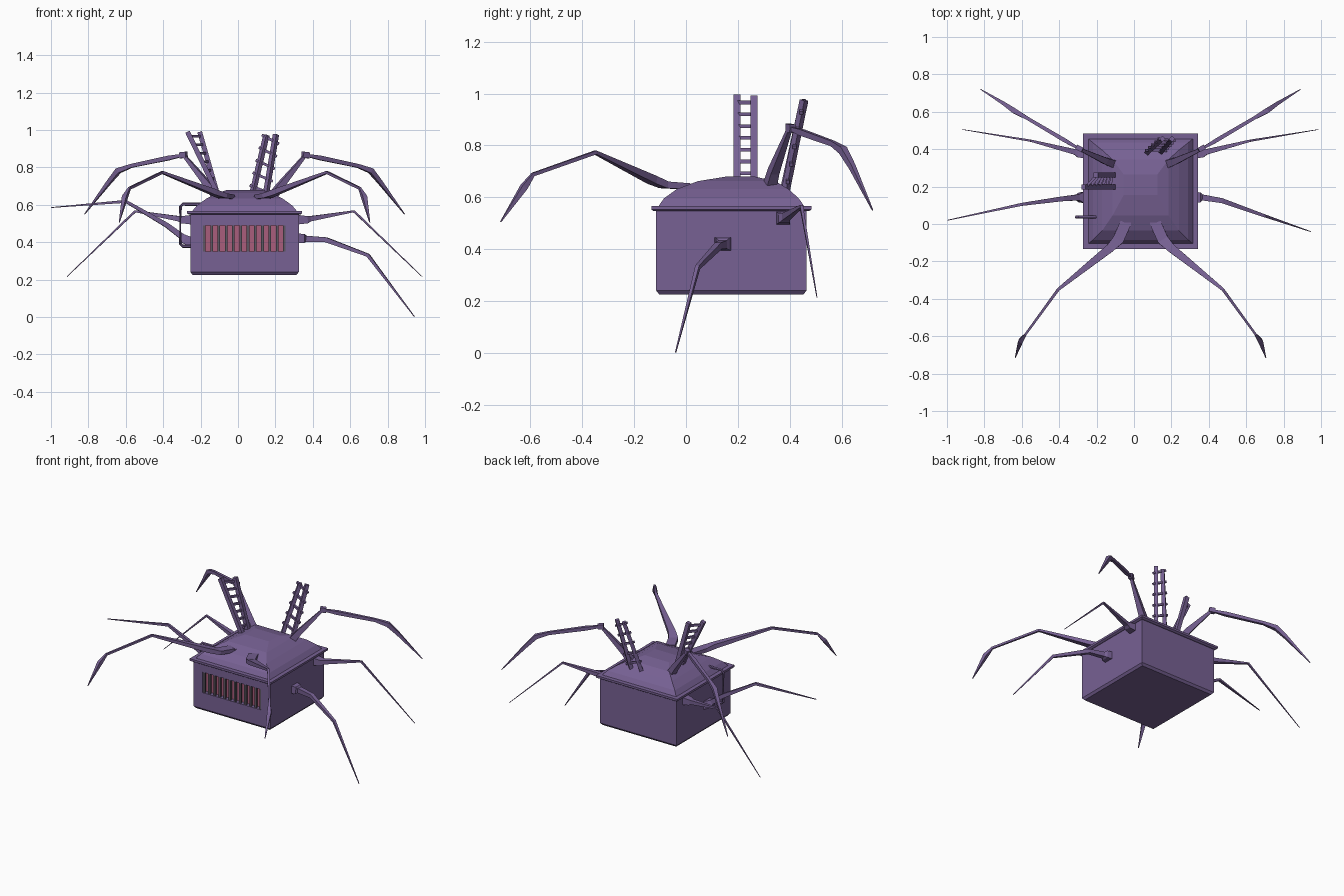
import bpy, bmesh, math
from mathutils import Vector


def material(name, rgb):
    m = bpy.data.materials.new(name)
    m.diffuse_color = (*rgb, 1)
    return m


PURPLE = material("dusty purple", (0.185, 0.120, 0.295))
PINK = material("dull pink", (0.40, 0.11, 0.20))
GREY = material("dark grey", (0.11, 0.095, 0.125))
CX, CY = 0.035, 0.175


def finish(name, bm, *mats):
    bmesh.ops.recalc_face_normals(bm, faces=bm.faces)
    me = bpy.data.meshes.new(name)
    bm.to_mesh(me)
    bm.free()
    for m in mats:
        me.materials.append(m)
    ob = bpy.data.objects.new(name, me)
    bpy.context.collection.objects.link(ob)
    return ob


def skin(bm, rings):
    """Join equal-length vertex rings and cap both ends."""
    n = len(rings[0])
    for a, b in zip(rings, rings[1:]):
        for i in range(n):
            j = (i + 1) % n
            bm.faces.new((a[i], a[j], b[j], b[i]))
    bm.faces.new(rings[0][::-1])
    bm.faces.new(rings[-1])


def square_loft(name, levels):
    """Stack of square sections: (half width x, half width y, z, y shift)."""
    bm = bmesh.new()
    skin(bm, [[bm.verts.new((CX + sx * hx, CY + dy + sy * hy, z))
               for sx, sy in ((-1, -1), (1, -1), (1, 1), (-1, 1))]
              for hx, hy, z, dy in levels])
    return finish(name, bm, PURPLE)


def limb(name, stations, sides=4):
    """Tapered tube through (point, half width, half height)."""
    bm = bmesh.new()
    pts = [Vector(s[0]) for s in stations]
    rings = []
    for k, (p, w, h) in enumerate(stations):
        t = (pts[min(k + 1, len(pts) - 1)] - pts[max(k - 1, 0)]).normalized()
        side = t.cross(Vector((0, 0, 1)))
        side = side.normalized() if side.length > 0.05 else Vector((0, 1, 0))
        up = side.cross(t).normalized()
        ring = []
        for i in range(sides):
            a = 2 * math.pi * (i + 0.5) / sides
            ring.append(bm.verts.new(pts[k] + side * (w * 1.41 * math.cos(a))
                                     + up * (h * 1.41 * math.sin(a))))
        rings.append(ring)
    skin(bm, rings)
    return finish(name, bm, PURPLE)


def box(name, lo, hi, mat):
    bm = bmesh.new()
    bmesh.ops.create_cube(bm, size=1)
    for v in bm.verts:
        v.co = [l + (c + 0.5) * (h - l) for l, h, c in zip(lo, hi, v.co)]
    return finish(name, bm, mat)


# Body with narrowed bottom and a recessed window in the front wall
body = square_loft("body", [(0.278, 0.278, 0.225, 0), (0.29, 0.29, 0.24, 0),
                            (0.29, 0.29, 0.555, 0)])
bm = bmesh.new()
bm.from_mesh(body.data)
bm.faces.ensure_lookup_table()
front = min(bm.faces, key=lambda f: (f.normal.y, -f.calc_area()))
bmesh.ops.inset_individual(bm, faces=[front], thickness=0.05)
for v in front.verts:
    v.co.x = 0.255 if v.co.x > CX else -0.187
    v.co.z = 0.49 if v.co.z > 0.4 else 0.35
    v.co.y = CY - 0.29
out = bmesh.ops.extrude_discrete_faces(bm, faces=[front])["faces"][0]
for v in out.verts:
    v.co.y += 0.03
out.material_index = 1
bm.to_mesh(body.data)
bm.free()
body.data.materials.append(PINK)

# Window bars
for i in range(12):
    x = -0.180 + i * 0.0389
    box("window_bar", (x - 0.007, -0.111, 0.35), (x + 0.007, -0.097, 0.49), GREY)

# Rim and domed roof
square_loft("rim", [(0.297, 0.300, 0.547, 0), (0.307, 0.309, 0.553, 0),
                    (0.307, 0.309, 0.567, 0)])
square_loft("roof", [(0.285, 0.285, 0.56, 0), (0.255, 0.26, 0.596, 0),
                     (0.205, 0.215, 0.632, 0.005), (0.15, 0.15, 0.662, 0.02),
                     (0.09, 0.055, 0.68, 0.035)])

# Legs, in pairs that mirror about the middle of the body
for s in (1, -1):
    def X(x):
        return CX + s * (x - CX)

    limb("front_leg", [
        ((X(0.115), 0.005, 0.642), 0.030, 0.012),
        ((X(0.155), -0.085, 0.648), 0.030, 0.013),
        ((X(0.20), -0.13, 0.667), 0.023, 0.015),
        ((X(0.475), -0.35, 0.773), 0.008, 0.007),
        ((X(0.65), -0.59, 0.688), 0.006, 0.007),
        ((X(0.675), -0.625, 0.64), 0.013, 0.012),
        ((X(0.705), -0.715, 0.505), 0.002, 0.002)])
    box("front_leg_socket", (X(0.115) - 0.03, -0.01, 0.61),
        (X(0.115) + 0.03, 0.04, 0.648), PURPLE)

    limb("rear_upper_thigh", [
        ((X(0.175), 0.32, 0.63), 0.022, 0.022),
        ((X(0.225), 0.338, 0.70), 0.018, 0.018),
        ((X(0.36), 0.40, 0.865), 0.008, 0.008)])
    limb("rear_upper_knee", [
        ((X(0.345), 0.395, 0.868), 0.013, 0.016),
        ((X(0.378), 0.412, 0.864), 0.013, 0.016)])
    limb("rear_upper_shin", [
        ((X(0.36), 0.40, 0.866), 0.006, 0.007),
        ((X(0.44), 0.447, 0.850), 0.011, 0.012),
        ((X(0.64), 0.565, 0.808), 0.009, 0.010),
        ((X(0.71), 0.605, 0.782), 0.014, 0.014),
        ((X(0.76), 0.64, 0.72), 0.010, 0.011),
        ((X(0.89), 0.72, 0.55), 0.002, 0.002)])

    limb("rear_side_leg", [
        ((X(0.315), 0.375, 0.52), 0.028, 0.026),
        ((X(0.37), 0.378, 0.52), 0.021, 0.019),
        ((X(0.385), 0.385, 0.525), 0.015, 0.014),
        ((X(0.62), 0.445, 0.565), 0.006, 0.006),
        ((X(0.985), 0.505, 0.215), 0.0015, 0.0015)])

# Middle legs, each posed differently
limb("middle_leg_right", [
    ((0.315, 0.142, 0.42), 0.033, 0.026), ((0.355, 0.142, 0.42), 0.026, 0.024),
    ((0.365, 0.142, 0.418), 0.016, 0.016), ((0.47, 0.125, 0.413), 0.013, 0.013),
    ((0.695, 0.045, 0.33), 0.008, 0.009), ((0.943, -0.04, 0.002), 0.002, 0.002)])
limb("middle_leg_left", [
    ((-0.245, 0.142, 0.40), 0.033, 0.026), ((-0.285, 0.142, 0.415), 0.026, 0.024),
    ((-0.30, 0.142, 0.43), 0.016, 0.016), ((-0.38, 0.135, 0.49), 0.013, 0.013),
    ((-0.60, 0.105, 0.618), 0.008, 0.008), ((-0.998, 0.02, 0.585), 0.002, 0.002)])

# Bent pipe on the left wall
limb("side_pipe", [((x, 0.037, z), 0.006, 0.006) for x, z in (
    (-0.17, 0.603), (-0.295, 0.603), (-0.308, 0.59),
    (-0.308, 0.39), (-0.295, 0.378), (-0.25, 0.378))], sides=6)


def ladder(name, a0, a1, b0, b1, rungs, overhang, skew, half):
    a0, a1, b0, b1 = map(Vector, (a0, a1, b0, b1))
    limb(name + "_rail", [(a0, half, half), (a1, half, half)])
    limb(name + "_rail", [(b0, half, half), (b1, half, half)])
    for i in range(rungs):
        f = 0.15 + 0.78 * i / (rungs - 1)
        p, q = a0.lerp(a1, f + skew), b0.lerp(b1, f - skew)
        d = (q - p).normalized() * overhang
        limb(name + "_rung", [(p - d, 0.007, 0.007), (q + d, 0.007, 0.007)])


# Two ladders standing out of the roof
ladder("left_ladder", (-0.10, 0.197, 0.64), (-0.27, 0.197, 0.99),
       (-0.105, 0.262, 0.64), (-0.205, 0.262, 0.99), 7, 0.0, 0.0, 0.013)
ladder("rear_ladder", (0.07, 0.38, 0.63), (0.152, 0.455, 0.972),
       (0.145, 0.385, 0.63), (0.203, 0.455, 0.975), 5, 0.025, 0.04, 0.012)
